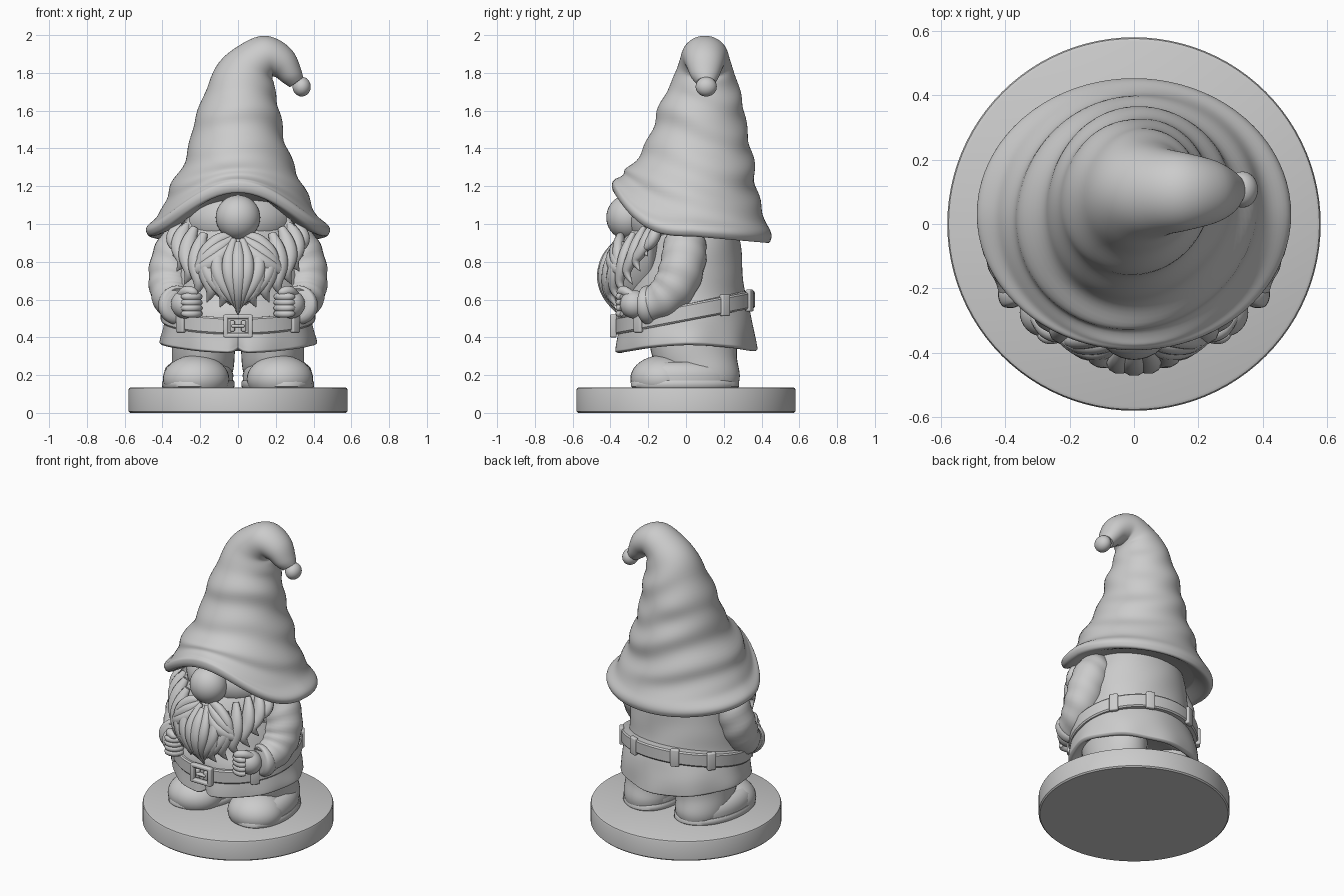
import bpy, bmesh, math
from math import sin, cos, pi
from mathutils import Vector

if "Cube" in bpy.data.objects:
    bpy.data.objects.remove(bpy.data.objects["Cube"])

stone = bpy.data.materials.new("plain grey")
stone.use_nodes = True
GREY = (0.6, 0.6, 0.6, 1)
stone.diffuse_color = GREY
stone.node_tree.nodes["Principled BSDF"].inputs["Base Color"].default_value = GREY


# ---- helpers ----
def finish(name, bm, angle=40):
    bmesh.ops.recalc_face_normals(bm, faces=bm.faces)
    mesh = bpy.data.meshes.new(name)
    bm.to_mesh(mesh)
    bm.free()
    ob = bpy.data.objects.new(name, mesh)
    bpy.context.collection.objects.link(ob)
    mesh.materials.append(stone)
    bpy.ops.object.select_all(action="DESELECT")
    ob.select_set(True)
    bpy.context.view_layer.objects.active = ob
    bpy.ops.object.shade_smooth_by_angle(angle=math.radians(angle))
    return ob


def smooth_keys(keys, steps):
    """Spline through rows of numbers."""
    out = []
    for i in range(len(keys) - 1):
        p0, p1 = keys[max(i - 1, 0)], keys[i]
        p2, p3 = keys[i + 1], keys[min(i + 2, len(keys) - 1)]
        for s in range(steps):
            t = s / steps
            out.append([0.5 * (2 * b + (c - a) * t + (2 * a - 5 * b + 4 * c - d) * t * t
                               + (3 * b - a - 3 * c + d) * t ** 3)
                        for a, b, c, d in zip(p0, p1, p2, p3)])
    return out + [list(keys[-1])]


def loft(name, rings, angle=40, closed=False):
    bm = bmesh.new()
    rows = [[bm.verts.new(p) for p in ring] for ring in rings]
    n = len(rows[0])
    for a, b in zip(rows, rows[1:] + (rows[:1] if closed else [])):
        for i in range(n):
            j = (i + 1) % n
            bm.faces.new((a[i], a[j], b[j], b[i]))
    if not closed:
        bm.faces.new(rows[0])
        bm.faces.new(rows[-1])
    return finish(name, bm, angle)


def angles(n):
    return [2 * pi * i / n for i in range(n)]


def tube(name, keys, steps=5, n=12, flat=1.0, wrinkle=0.0, side=Vector((0, 1, 0))):
    """Tapered tube along rows of x, y, z, radius; flat squeezes it along side."""
    rows = smooth_keys(keys, steps)
    pts = [Vector(r[:3]) for r in rows]
    rings = []
    for i, p in enumerate(pts):
        t = (pts[min(i + 1, len(pts) - 1)] - pts[max(i - 1, 0)]).normalized()
        u = t.cross(side).normalized()
        v = u.cross(t)
        r = max(rows[i][3], 0.002)
        rings.append([p + (u * cos(a) + v * sin(a) * flat) * r
                      * (1 + wrinkle * sin(i * 1.3 + 2 * sin(a))) for a in angles(n)])
    return loft(name, rings, 60)


def ball(name, centre, radii, turn=0.0):
    bm = bmesh.new()
    bmesh.ops.create_uvsphere(bm, u_segments=32, v_segments=20, radius=1)
    ob = finish(name, bm)
    ob.location, ob.scale, ob.rotation_euler = centre, radii, (0, 0, turn)
    return ob


def block(name, centre, size, turn=0.0, tilt=0.0, bevel=0.008):
    bm = bmesh.new()
    bmesh.ops.create_cube(bm, size=1)
    bmesh.ops.scale(bm, vec=size, verts=bm.verts)
    bmesh.ops.bevel(bm, geom=bm.edges[:], offset=bevel, segments=3, affect="EDGES", profile=0.5)
    ob = finish(name, bm)
    ob.location, ob.rotation_euler = centre, (tilt, 0, turn)
    return ob


# ---- round base ----
loft("base", [[(r * cos(a), r * sin(a), z) for a in angles(96)] for r, z in
              ((0.572, 0), (0.58, 0.008), (0.58, 0.122), (0.576, 0.131), (0.567, 0.135))])

# ---- hat: rows of cx, cy, cz, rx, ry, tilt, brim sweep ----
hat_keys = [(0, 0.03, 0.98, 0.34, 0.33, 0, 0.9), (0, 0.03, 0.935, 0.45, 0.40, 0, 1),
            (0, 0.03, 0.955, 0.485, 0.42, 0, 1), (0, 0.03, 0.99, 0.48, 0.42, 0, 1),
            (0, 0.025, 1.04, 0.425, 0.40, 0, 0.85), (-0.005, 0.02, 1.11, 0.39, 0.375, 0, 0.6),
            (-0.005, 0.025, 1.2, 0.35, 0.35, 0, 0.35), (0, 0.04, 1.3, 0.30, 0.32, 0, 0.1),
            (0, 0.06, 1.4, 0.26, 0.285, 0, 0), (-0.005, 0.07, 1.5, 0.24, 0.25, 0, 0),
            (0.005, 0.08, 1.6, 0.215, 0.23, 0, 0), (0.015, 0.09, 1.7, 0.185, 0.195, 0.1, 0),
            (0.045, 0.1, 1.8, 0.155, 0.155, 0.35, 0), (0.09, 0.1, 1.855, 0.125, 0.135, 0.75, 0),
            (0.165, 0.1, 1.89, 0.108, 0.12, 1.4, 0), (0.24, 0.1, 1.85, 0.084, 0.10, 2.15, 0),
            (0.285, 0.1, 1.785, 0.06, 0.075, 2.5, 0), (0.31, 0.105, 1.75, 0.044, 0.05, 2.5, 0)]
hat_rings = []
for cx, cy, cz, rx, ry, tilt, sweep in smooth_keys(hat_keys, 5):
    ring = []
    fade = max(0, min(1, (cz - 1.0) / 0.15, (1.85 - cz) / 0.15)) if tilt < 1 else 0
    for a in angles(80):
        front, back = max(0, -sin(a)), max(0, sin(a))
        fold = 1 + 0.028 * fade * sin(33 * cz + 2 * sin(a + 0.6) + 1.2 * sin(2 * a))
        x, y = rx * cos(a) * fold, ry * sin(a) * fold
        lift = sweep * (0.23 * front ** 3 - 0.035 * back)
        ring.append((cx + x * cos(tilt), cy + y, cz - x * sin(tilt) + lift))
    hat_rings.append(ring)
loft("hat", hat_rings, 60)
ball("hat_tip", (0.337, 0.107, 1.727), (0.048, 0.056, 0.052))

# ---- head and nose ----
ball("head", (0, -0.02, 1.02), (0.31, 0.29, 0.2))
ball("nose", (0, -0.31, 1.035), (0.118, 0.112, 0.118))

# ---- coat: rows of cy, z, rx, ry ----
coat_keys = [(0, 0.39, 0.33, 0.30), (0, 0.345, 0.385, 0.345), (0, 0.35, 0.41, 0.37),
             (0, 0.37, 0.412, 0.372), (0, 0.44, 0.40, 0.362), (-0.005, 0.53, 0.385, 0.345),
             (0, 0.62, 0.36, 0.315), (0.01, 0.75, 0.345, 0.29), (0.02, 0.88, 0.33, 0.27),
             (0.02, 1.0, 0.29, 0.25)]
coat_rings = []
for cy, z, rx, ry in smooth_keys(coat_keys, 5):
    hem = max(0, 1 - abs(z - 0.36) / 0.15)
    ring = []
    for a in angles(96):
        pleat = 1 + hem * 0.012 * sin(9 * a + 0.7) + 0.008 * sin(24 * z + 3 * sin(2 * a))
        slit = hem * max(0, 1 - abs(a - 1.5 * pi) / 0.09)
        ring.append((rx * pleat * cos(a), cy + (ry * pleat - 0.03 * slit) * sin(a),
                     z + hem * (0.018 * cos(2 * a) - 0.012 * max(0, -sin(a)) + 0.025 * slit)))
    coat_rings.append(ring)
loft("coat", coat_rings, 50)


# ---- belt, tilted upward to the back ----
def belt_point(a, out=0.0):
    s = sin(a)
    return Vector(((0.398 + out) * cos(a), (0.36 + out) * s - 0.005, 0.53 + 0.07 * s))


section = [(-0.04, -0.045), (0.004, -0.045), (0.011, -0.036), (0.011, 0.036), (0.004, 0.045), (-0.04, 0.045)]
loft("belt", [[belt_point(a, o) + Vector((0, 0, h)) for o, h in section] for a in angles(96)],
     30, closed=True)
for i, deg in enumerate((35, 68, 112, 145, 222, 318)):
    a = math.radians(deg)
    block(f"belt_loop_{i}", belt_point(a, 0.008), (0.055, 0.03, 0.115), a + pi / 2)
for s in (-1, 1):
    block("buckle_side", (s * 0.065, -0.385, 0.46), (0.026, 0.035, 0.12))
    block("buckle_bar", (0, -0.385, 0.46 + s * 0.05), (0.15, 0.035, 0.024))
    block("buckle_tab", (s * 0.03, -0.38, 0.46), (0.026, 0.03, 0.06))
block("buckle_prong", (0, -0.388, 0.46), (0.07, 0.03, 0.018))

# ---- legs, shoes, arms and hands on both sides ----
for s, tag in ((1, "left"), (-1, "right")):
    legs = smooth_keys([(0.18, 0.10, 0.14, 0.14, 0.17), (0.19, 0.09, 0.2, 0.158, 0.195),
                        (0.185, 0.05, 0.28, 0.165, 0.22), (0.18, 0.03, 0.42, 0.17, 0.24)], 6)
    loft(f"{tag}_trouser", [[(s * (cx + rx * cos(a)), cy + ry * sin(a),
                              z + 0.02 * sin(a + 1) * sin(30 * z)) for a in angles(40)]
                            for cx, cy, z, rx, ry in legs], 60)
    # shoe with a welted sole
    for part, rows in (("sole", ((0.96, 0.13), (1, 0.14), (1, 0.162), (0.97, 0.172))),
                       ("shoe", ((0.95, 0.165), (0.965, 0.2), (0.9, 0.24), (0.72, 0.27)))):
        loft(f"{tag}_{part}", [[(s * (0.21 + 0.19 * k * cos(a) - 0.03 * sin(a)),
                                 0.305 * k * sin(a) * (1 - 0.06 * sin(a) ** 2) - 0.005, z)
                                for a in angles(48)] for k, z in rows], 45)
    ball(f"{tag}_toe", (s * 0.222, -0.125, 0.18), (0.176, 0.17, 0.125))
    # sleeve and cuff
    tube(f"{tag}_sleeve", [(s * 0.24, 0.0, 0.98, 0.06), (s * 0.30, -0.005, 0.9, 0.11),
                           (s * 0.345, -0.015, 0.8, 0.118), (s * 0.357, -0.05, 0.69, 0.116),
                           (s * 0.348, -0.115, 0.61, 0.105), (s * 0.325, -0.2, 0.57, 0.09)],
         6, 28, wrinkle=0.025, side=Vector((s, 0, 0.2)))
    tube(f"{tag}_cuff", [(s * 0.335, -0.17, 0.575, 0.08), (s * 0.33, -0.185, 0.573, 0.1),
                         (s * 0.317, -0.215, 0.57, 0.1), (s * 0.31, -0.23, 0.57, 0.07)],
         4, 28, side=Vector((s, 0, 0.2)))
    # fist
    ball(f"{tag}_hand", (s * 0.28, -0.275, 0.575), (0.075, 0.075, 0.075))
    for i in range(4):
        z = 0.525 + 0.03 * i
        tube(f"{tag}_finger_{i}", [(s * 0.295, -0.34, z, 0.012), (s * 0.27, -0.352, z, 0.02),
                                   (s * 0.23, -0.345, z, 0.021), (s * 0.205, -0.315, z, 0.018),
                                   (s * 0.205, -0.29, z, 0.008)], 4, 10, side=Vector((0, 0, 1)))
    tube(f"{tag}_thumb", [(s * 0.31, -0.28, 0.62, 0.02), (s * 0.275, -0.325, 0.645, 0.027),
                          (s * 0.235, -0.345, 0.64, 0.024), (s * 0.215, -0.35, 0.632, 0.008)],
         4, 12, side=Vector((0, 0, 1)))


# ---- beard ----
def beard_y(x, z):
    return -0.425 + 1.6 * x * x + 1.5 * (z - 0.71) ** 2


beard_rows = smooth_keys([(1.04, 0.27), (0.95, 0.315), (0.85, 0.30), (0.75, 0.25),
                          (0.65, 0.17), (0.57, 0.07)], 4)
loft("beard_core", [[(w * cos(a), -0.2 + (beard_y(w * cos(a), z) + 0.225) * max(0, -sin(a))
                      + 0.08 * max(0, sin(a)), z) for a in angles(40)] for z, w in beard_rows], 70)


def lock(name, points, width, out=0.0):
    """Tapered hair strand through x, z points on the beard surface."""
    taper = (0.45, 0.9, 1, 0.7, 0.05)
    tube(name, [(x, beard_y(x, z) - out * k + 0.012, z, width * k)
                for (x, z), k in zip(points, taper)], 5, 10, 0.75)


for s, tag in ((1, "left"), (-1, "right")):
    # outer fringe: start x, start z, tip x, tip z
    for i, (x0, z0, x1, z1) in enumerate([(0.30, 1.0, 0.345, 0.83), (0.27, 1.0, 0.325, 0.75),
                                          (0.23, 0.98, 0.285, 0.68), (0.18, 0.95, 0.235, 0.615),
                                          (0.14, 0.9, 0.165, 0.585), (0.08, 0.84, 0.095, 0.56)]):
        dx, dz = x1 - x0, z1 - z0
        path = [(s * (x0 + dx * t + b), z0 + dz * t) for t, b in
                ((0, 0), (0.25, 0.015), (0.5, 0.012), (0.78, -0.018), (1, 0))]
        lock(f"{tag}_fringe_{i}", path, 0.045, 0.008)
    # middle strands gather into the point
    for i, x in enumerate((0.045, 0.1, 0.15)):
        path = [(s * x * 0.5, 0.92), (s * x * 1.05, 0.82), (s * x, 0.73),
                (s * x * 0.5, 0.63), (s * x * 0.12, 0.53 + 0.02 * i)]
        lock(f"{tag}_strand_{i}", path, 0.036, 0.03 - 0.006 * i)
    # moustache sweeps out and curls at the ends
    for i, d in enumerate((0, 0.045, 0.09)):
        path = [(s * 0.03, 0.94 - d * 0.4), (s * 0.1, 0.915 - d), (s * 0.165, 0.85 - d * 0.8),
                (s * (0.2 + d * 0.3), 0.78 - d * 0.4), (s * (0.25 - d * 0.3), 0.755 - d * 0.5)]
        lock(f"{tag}_moustache_{i}", path, 0.04, 0.02)
lock("beard_point", [(0, 0.9), (0, 0.82), (0, 0.72), (0, 0.62), (0, 0.52)], 0.04, 0.03)
